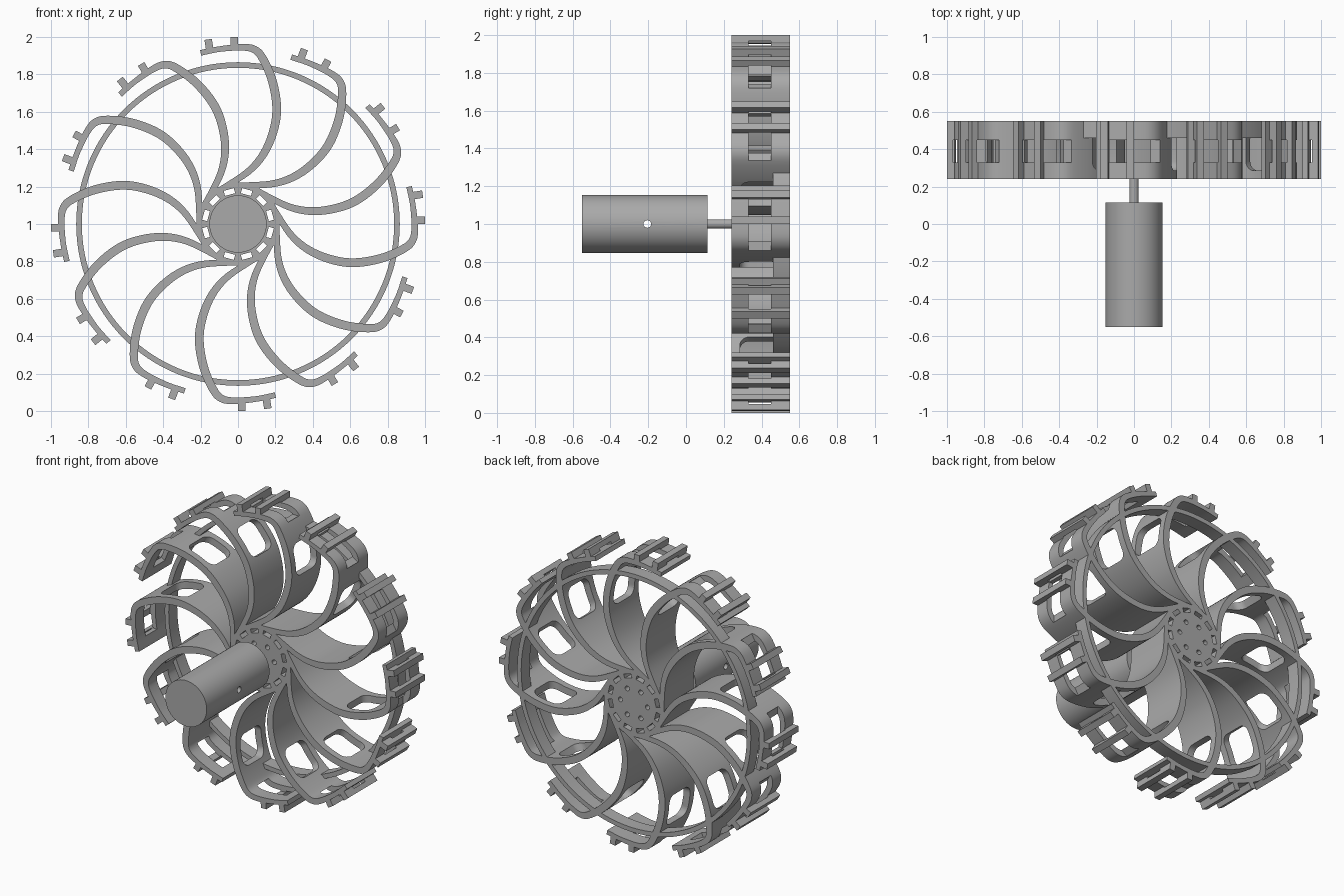
import bpy, bmesh, math
from mathutils import Vector, Matrix

if "Cube" in bpy.data.objects:
    bpy.data.objects.remove(bpy.data.objects["Cube"], do_unlink=True)

grey = bpy.data.materials.new("plain_grey")
grey.use_nodes = True
colour = (0.4, 0.4, 0.4, 1)
grey.diffuse_color = colour
for node in grey.node_tree.nodes:
    if node.type == 'BSDF_PRINCIPLED':
        node.inputs["Base Color"].default_value = colour

CENTRE = Vector((0, 0, 1))
FRONT, BACK = 0.24, 0.55
COUNT = 12


def finish(name, bm):
    bmesh.ops.recalc_face_normals(bm, faces=bm.faces)
    mesh = bpy.data.meshes.new(name)
    bm.to_mesh(mesh)
    bm.free()
    mesh.materials.append(grey)
    ob = bpy.data.objects.new(name, mesh)
    ob.location = CENTRE
    bpy.context.collection.objects.link(ob)
    return ob


def rod(name, radius, start, end, axis='Y', x=0, z=0, sides=64, y=0):
    """Cylinder along the Y or X axis."""
    bm = bmesh.new()
    bmesh.ops.create_cone(bm, cap_ends=True, segments=sides, radius1=radius,
                          radius2=radius, depth=end - start)
    mid = (start + end) / 2
    if axis == 'Y':
        m = Matrix.Translation((x, mid, z)) @ Matrix.Rotation(math.pi / 2, 4, 'X')
    else:
        m = Matrix.Translation((mid, y, z)) @ Matrix.Rotation(math.pi / 2, 4, 'Y')
    bm.transform(m)
    return finish(name, bm)


def block(name, xs, ys, zs, turn=0, rounding=0):
    """Box between limits, turned about the wheel axis, corners rounded along x."""
    bm = bmesh.new()
    bmesh.ops.create_cube(bm, size=1)
    for v in bm.verts:
        v.co = [lim[0] if c < 0 else lim[1] for c, lim in zip(v.co, (xs, ys, zs))]
    if rounding:
        edges = [e for e in bm.edges
                 if abs(e.verts[0].co.x - e.verts[1].co.x) > 0.01]
        bmesh.ops.bevel(bm, geom=edges, offset=rounding, segments=6,
                        profile=0.5, affect='EDGES')
    bm.transform(Matrix.Rotation(turn, 4, 'Y'))
    return finish(name, bm)


def strip(name, inner, outer, y0, y1, closed=False):
    """Solid band between two curves in the wheel plane."""
    bm = bmesh.new()
    rows = [[bm.verts.new((p.x, y, p.y)) for p, y in
             ((a, y0), (b, y0), (b, y1), (a, y1))] for a, b in zip(inner, outer)]
    pairs = list(zip(rows, rows[1:]))
    if closed:
        pairs.append((rows[-1], rows[0]))
    else:
        bm.faces.new(rows[0])
        bm.faces.new(rows[-1])
    for r, s in pairs:
        for i in range(4):
            j = (i + 1) % 4
            bm.faces.new((r[i], r[j], s[j], s[i]))
    return finish(name, bm)


def cut(ob, cutters):
    """Subtract the cutters and bake the result."""
    for c in cutters:
        mod = ob.modifiers.new("cut", 'BOOLEAN')
        mod.operation = 'DIFFERENCE'
        mod.solver = 'EXACT'
        mod.object = c
        c.hide_render = True
    dg = bpy.context.evaluated_depsgraph_get()
    mesh = bpy.data.meshes.new_from_object(ob.evaluated_get(dg))
    ob.modifiers.clear()
    ob.data = mesh
    for c in cutters:
        bpy.data.objects.remove(c, do_unlink=True)


def smooth(ob):
    bpy.ops.object.select_all(action='DESELECT')
    ob.select_set(True)
    bpy.context.view_layer.objects.active = ob
    bpy.ops.object.shade_smooth_by_angle(angle=math.radians(30))


def around(ob):
    """Repeat a part about the wheel axis."""
    for k in range(1, COUNT):
        twin = ob.copy()
        twin.rotation_euler.y = k * math.tau / COUNT
        bpy.context.collection.objects.link(twin)


def spline(points, steps=6):
    p = [Vector(q) for q in points]
    p = [2 * p[0] - p[1]] + p + [2 * p[-1] - p[-2]]
    out = []
    for a, b, c, d in zip(p, p[1:], p[2:], p[3:]):
        for s in range(steps):
            t = s / steps
            out.append(0.5 * (2 * b + (c - a) * t + (2 * a - 5 * b + 4 * c - d) * t ** 2
                              + (3 * b - a - 3 * c + d) * t ** 3))
    return out + [p[-2]]


# Curved spring spoke with a hooked tip
path = spline([(-0.155, 0.155), (-0.06, 0.205), (0.06, 0.285), (0.14, 0.38),
               (0.19, 0.5), (0.207, 0.62), (0.185, 0.76), (0.135, 0.88),
               (0.09, 0.932), (0.02, 0.945), (-0.1, 0.935), (-0.2, 0.915)])
inner, outer = [], []
last = len(path) - 1
for i, p in enumerate(path):
    d = (path[min(i + 1, last)] - path[max(i - 1, 0)]).normalized()
    side = Vector((d.y, -d.x))
    half = 0.012 + 0.01 * math.sin(math.pi * min(1, i / last * 1.1)) + 0.003 * i / last
    inner.append(p - side * half)
    outer.append(p + side * half)
spoke = strip("spoke", inner, outer, FRONT, BACK)
cut(spoke, [block("spoke_window", (0.08, 0.4), (0.285, 0.505), (0.585, 0.79), rounding=0.05),
            block("tip_window", (-0.13, 0.14), (0.33, 0.45), (0.908, 1.1))])
smooth(spoke)
around(spoke)

# Two tread bars on each tip, bridging the tip window
for label, angle in (("leading", -1.2), ("trailing", -9.2)):
    turn = math.radians(angle)
    width = (-0.02, 0.02)
    around(block(label + "_tread_bar", width, (FRONT, BACK), (0.968, 1.0), turn))
    around(block(label + "_tread_foot_front", width, (FRONT, 0.33), (0.935, 0.968), turn))
    around(block(label + "_tread_foot_back", width, (0.45, BACK), (0.935, 0.968), turn))

# Stiffening ring along the back edge
circle = [Vector((math.cos(a), math.sin(a)))
          for a in (math.tau * i / 128 for i in range(128))]
ring = strip("back_ring", [c * 0.835 for c in circle], [c * 0.865 for c in circle],
             0.46, BACK, closed=True)
smooth(ring)

# Hub with rim slots and bolt holes
hub = rod("hub", 0.207, FRONT, BACK)
cutters = [block("slot", (-0.028, 0.028), (0.1, 0.7), (0.163, 0.191),
                 (k + 0.5) * math.tau / COUNT) for k in range(COUNT)]
for k in range(6):
    a = k * math.tau / 6
    cutters.append(rod("bolt_hole", 0.016, 0.1, 0.7, x=0.1 * math.cos(a),
                       z=0.1 * math.sin(a), sides=16))
cut(hub, cutters)
smooth(hub)

# Motor with a cross hole, and its drive shaft
motor = rod("motor", 0.153, -0.55, 0.115)
cut(motor, [rod("cross_hole", 0.02, -0.4, 0.4, axis='X', y=-0.205, sides=24)])
smooth(motor)
smooth(rod("drive_shaft", 0.025, 0.11, 0.3, sides=32))
